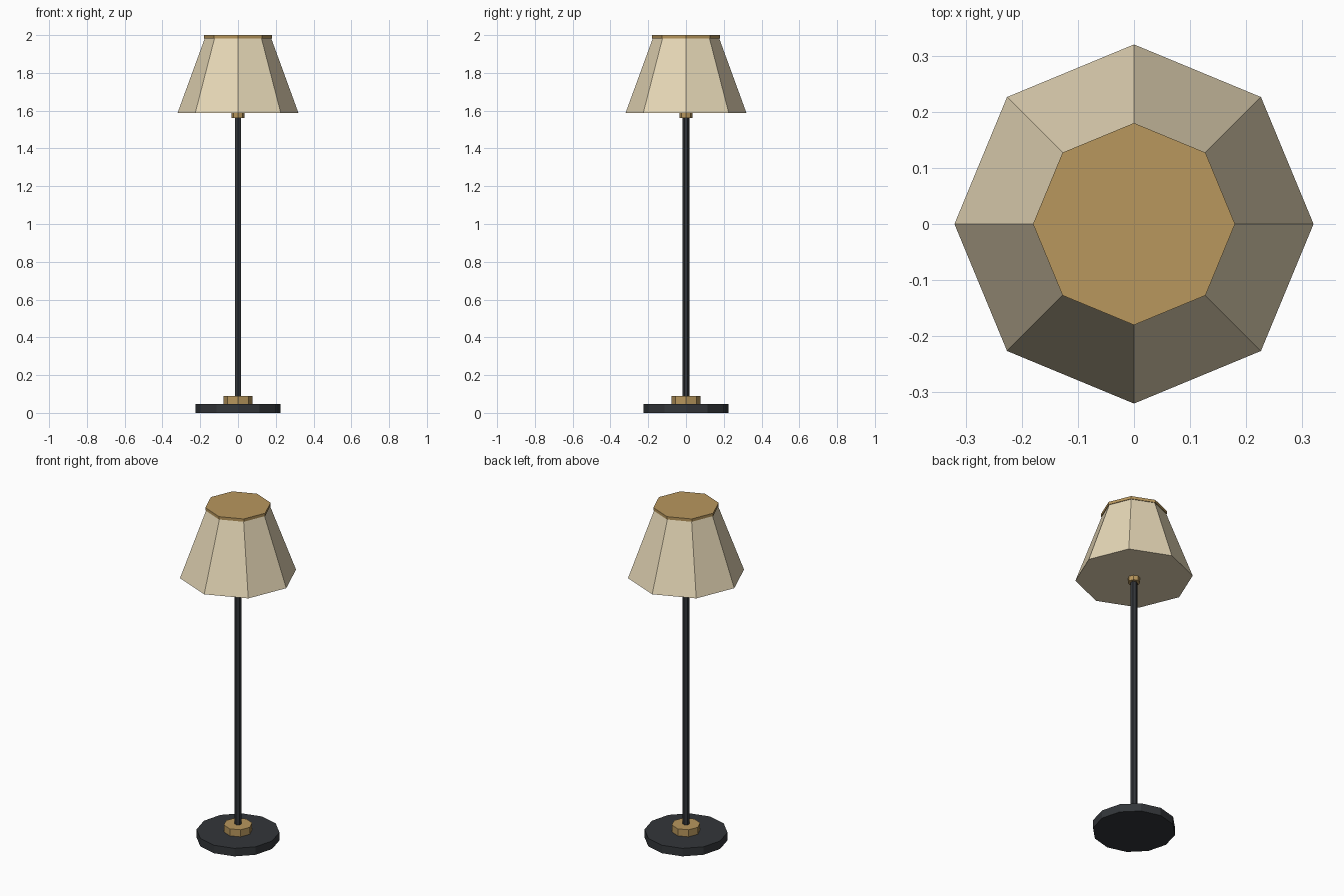
import bpy

if "Cube" in bpy.data.objects:
    bpy.data.objects.remove(bpy.data.objects["Cube"])


def material(name, color):
    m = bpy.data.materials.new(name)
    m.diffuse_color = (*color, 1)
    m.use_nodes = True
    m.node_tree.nodes["Principled BSDF"].inputs["Base Color"].default_value = m.diffuse_color
    return m


dark = material("dark_metal", (0.033, 0.037, 0.042))
brass = material("brass", (0.48, 0.31, 0.11))
cream = material("cream_fabric", (0.79, 0.68, 0.47))


def frustum(name, sides, r_bottom, r_top, z0, z1, mat):
    """Flat-faced capped prism or cone section between two heights."""
    bpy.ops.mesh.primitive_cone_add(vertices=sides, radius1=r_bottom, radius2=r_top,
                                    depth=z1 - z0, location=(0, 0, (z0 + z1) / 2))
    obj = bpy.context.object
    obj.name = name
    obj.data.materials.append(mat)
    return obj


# Foot and stem
frustum("base", 12, 0.226, 0.226, 0, 0.048, dark)
frustum("base_collar", 8, 0.078, 0.078, 0.048, 0.09, brass)
frustum("pole", 6, 0.018, 0.018, 0.09, 1.57, dark)

# Shade with its fitting and top cap
frustum("shade_fitting", 8, 0.034, 0.034, 1.56, 1.62, brass)
frustum("shade", 8, 0.32, 0.175, 1.588, 1.985, cream)
frustum("shade_cap", 8, 0.18, 0.18, 1.983, 2.0, brass)
